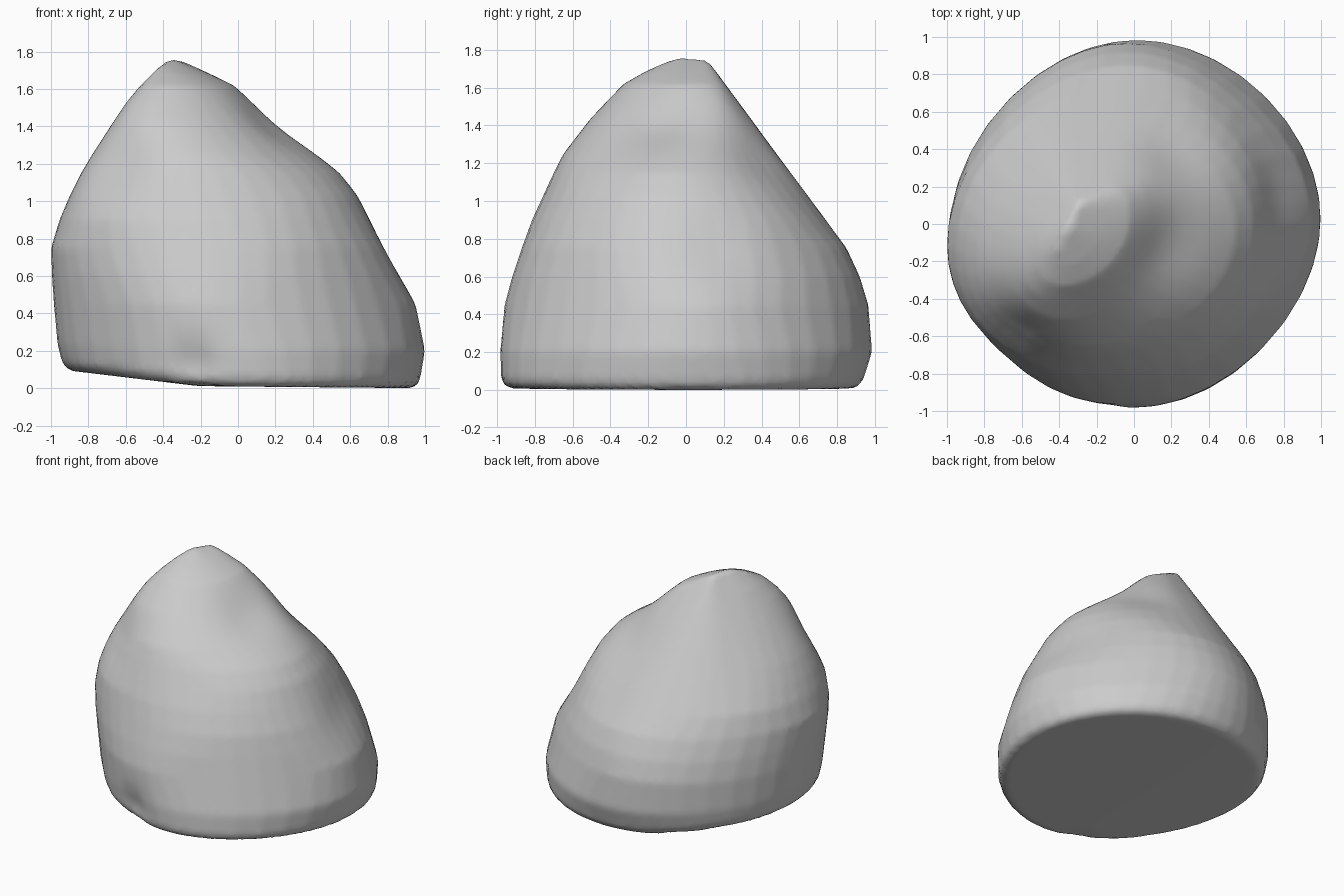
import bpy, bmesh, math
from mathutils import Vector

if "Cube" in bpy.data.objects:
    bpy.data.objects.remove(bpy.data.objects["Cube"])

SIDES = 40
# height, then reach of the rock in 8 directions: E NE N NW W SW S SE
LEVELS = [
    (0.00, .95, .94, .90, .88, .90, .90, .95, .93),
    (0.05, .975, .97, .94, .92, .94, .945, .98, .955),
    (0.20, 1.0, .98, .985, .945, .965, .965, .985, .955),
    (0.45, .95, .915, .965, .945, .985, .985, .96, .88),
    (0.60, .87, .86, .92, .92, .995, .99, .92, .845),
    (0.75, .79, .79, .85, .88, 1.0, .985, .87, .80),
    (0.90, .71, .71, .735, .82, .955, .965, .815, .73),
    (1.03, .64, .62, .63, .735, .90, .92, .75, .66),
    (1.15, .545, .52, .55, .66, .84, .87, .70, .57),
    (1.25, .41, .42, .48, .58, .78, .81, .65, .46),
    (1.43, .20, .26, .35, .45, .69, .69, .53, .25),
    (1.53, .12, .15, .28, .38, .62, .61, .45, .12),
    (1.62, .01, .06, .22, .34, .54, .52, .36, .03),
    (1.68, -.12, -.04, .17, .31, .46, .41, .26, -.09),
]
# Short ridge at the peak
RIDGE = [(-.36, -.02, 1.765), (-.30, .11, 1.75), (-.41, -.12, 1.73)]
# Shallow chips: centre, radius, depth
CHIPS = [
    ((.15, -.12, 1.38), .22, .045),
    ((.22, .38, 1.25), .22, .025),
    ((-.25, -.97, .12), .14, .04),
    ((.78, .15, .75), .20, .02),
    ((-.62, -.55, 1.15), .18, .025),
]


def outline(reach, order):
    """Smooth closed curve that touches the eight given reaches."""
    coef = []
    for n in range(order + 1):
        k = (1 if n in (0, 4) else 2) / 8
        coef.append((k * sum(r * math.cos(n * i * math.pi / 4) for i, r in enumerate(reach)),
                     k * sum(r * math.sin(n * i * math.pi / 4) for i, r in enumerate(reach))))
    pts = []
    for j in range(SIDES):
        t = 2 * math.pi * j / SIDES
        h = sum(a * math.cos(n * t) + b * math.sin(n * t) for n, (a, b) in enumerate(coef))
        d = sum(n * (b * math.cos(n * t) - a * math.sin(n * t)) for n, (a, b) in enumerate(coef))
        pts.append((h * math.cos(t) - d * math.sin(t), h * math.sin(t) + d * math.cos(t)))
    return pts


# Stacked outlines, wrapped in one tight skin
bm = bmesh.new()
for z, *reach in LEVELS:
    for x, y in outline(reach, 4 if z < 1.3 else 2):
        # underside lifts slightly toward the left
        lift = (.01 + .12 * max(0, -x - .2)) * max(0, 1 - z / .3)
        bm.verts.new((x, y, z + lift - .01 * max(0, x) * (z < .1)))
for p in RIDGE:
    bm.verts.new(p)
hull = bmesh.ops.convex_hull(bm, input=bm.verts)
loose = {v for v in hull["geom_interior"] + hull["geom_unused"] if isinstance(v, bmesh.types.BMVert)}
bmesh.ops.delete(bm, geom=[v for v in loose if not v.link_faces], context='VERTS')
bmesh.ops.recalc_face_normals(bm, faces=bm.faces)
mesh = bpy.data.meshes.new("boulder")
bm.to_mesh(mesh)
bm.free()
rock = bpy.data.objects.new("boulder", mesh)
bpy.context.collection.objects.link(rock)

# Even skin for the chips
mod = rock.modifiers.new("skin", 'REMESH')
mod.mode = 'VOXEL'
mod.voxel_size = .03
bpy.context.view_layer.update()
skin = bpy.data.meshes.new_from_object(rock.evaluated_get(bpy.context.evaluated_depsgraph_get()))
rock.modifiers.clear()
rock.data = skin

# Press the chips into the surface
normals = [v.normal.copy() for v in skin.vertices]
for v, n in zip(skin.vertices, normals):
    push = sum(d * math.exp(-((v.co - Vector(c)).length / r) ** 2) for c, r, d in CHIPS)
    v.co -= n * push
for p in skin.polygons:
    p.use_smooth = True
